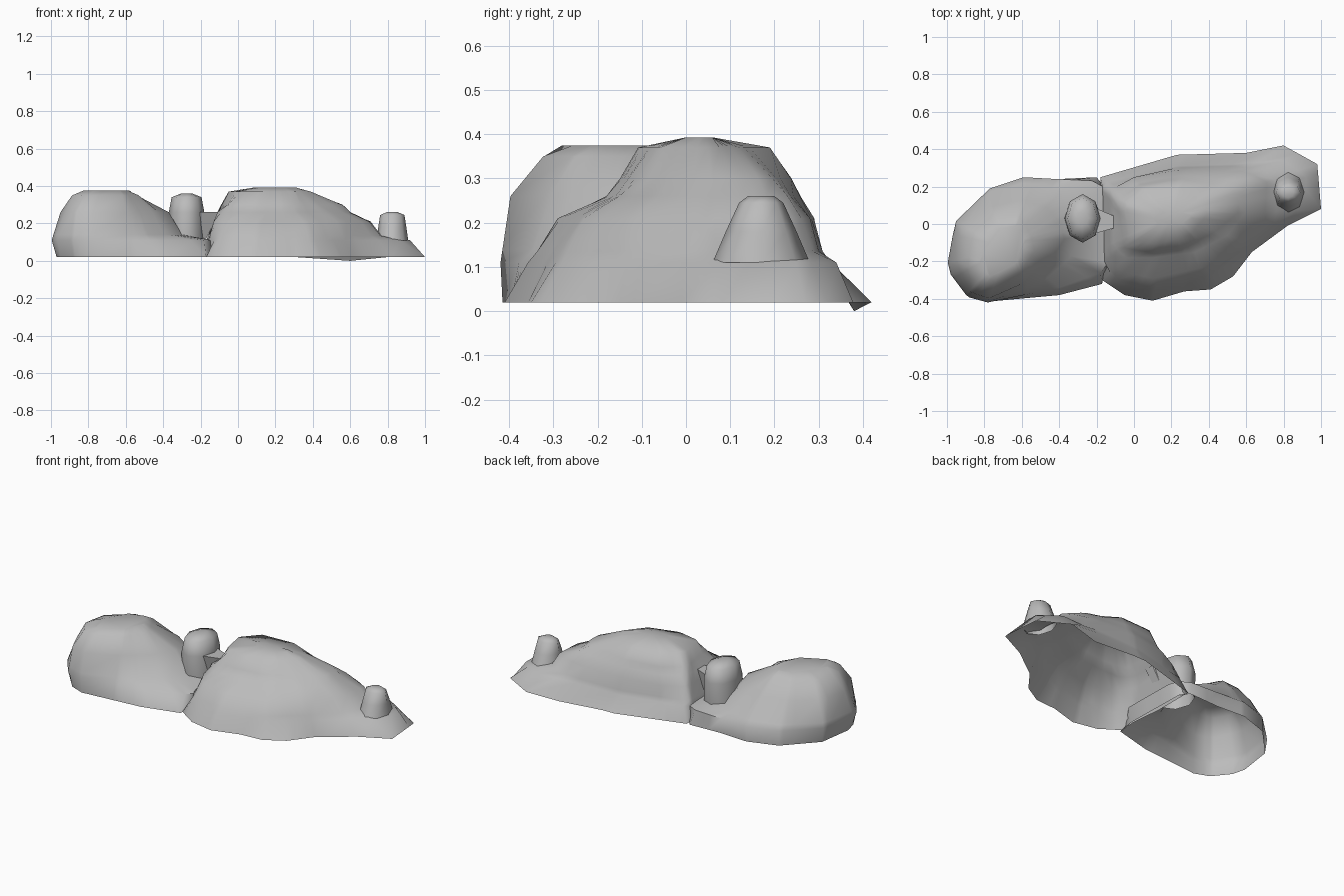
import bpy, bmesh, math
from mathutils import Vector
from mathutils.geometry import intersect_line_line_2d

cube = bpy.data.objects.get("Cube")
if cube:
    bpy.data.objects.remove(cube, do_unlink=True)

grey = bpy.data.materials.new("stone_grey")
grey.use_nodes = True
colour = (0.5, 0.5, 0.5, 1)
grey.diffuse_color = colour
grey.node_tree.nodes["Principled BSDF"].inputs["Base Color"].default_value = colour


def finish(name, bm):
    bmesh.ops.recalc_face_normals(bm, faces=bm.faces)
    mesh = bpy.data.meshes.new(name)
    bm.to_mesh(mesh)
    bm.free()
    mesh.materials.append(grey)
    obj = bpy.data.objects.new(name, mesh)
    bpy.context.collection.objects.link(obj)
    bpy.ops.object.select_all(action="DESELECT")
    obj.select_set(True)
    bpy.context.view_layer.objects.active = obj
    bpy.ops.object.shade_smooth_by_angle(angle=math.radians(60))
    return obj


def loft(name, rings):
    """Skin a stack of equal-length rings, capped above and open below."""
    bm = bmesh.new()
    rows = [[bm.verts.new(p) for p in ring] for ring in rings]
    n = len(rows[0])
    for low, high in zip(rows, rows[1:]):
        for i in range(n):
            j = (i + 1) % n
            bm.faces.new((low[i], low[j], high[j], high[i]))
    bm.faces.new(rows[-1])
    return finish(name, bm)


def sample(outline, centre, angles):
    """Cast rays from the centre to the outline."""
    pts = [Vector(p) for p in outline]
    ring = []
    for a in angles:
        far = centre + 3 * Vector((math.cos(a), math.sin(a)))
        hits = [intersect_line_line_2d(centre, far, p, q)
                for p, q in zip(pts, pts[1:] + pts[:1])]
        ring.append(max((h for h in hits if h), key=lambda h: (h - centre).length))
    return ring


def mound(name, centre, contours):
    """Loft contour outlines, with ribs through well-spaced outline corners."""
    c = Vector(centre)
    angles = []
    for z, outline in contours:
        for x, y in outline:
            a = round(math.atan2(y - c.y, x - c.x), 3)
            if all(abs(a - b) > .06 for b in angles):
                angles.append(a)
    angles.sort()
    return loft(name, [[(p.x, p.y, z) for p in sample(outline, c, angles)]
                       for z, outline in contours])


# Long right-hand mound: spreading flank, then rounded crown
main_flank = [
    (.02, [(-.18, .25), (.23, .37), (.6, .38), (.8, .42), (.98, .32), (1, .08),
           (.82, -.01), (.63, -.15), (.53, -.28), (.41, -.35), (.27, -.36),
           (.1, -.41), (-.05, -.38), (-.17, -.3), (-.16, -.2), (-.18, 0)]),
    (.11, [(-.17, .22), (.23, .31), (.55, .32), (.8, .34), (.92, .25), (.92, .1),
           (.8, .04), (.57, -.16), (.4, -.29), (.1, -.36), (-.1, -.31), (-.16, -.2)]),
    (.135, [(-.16, .2), (.22, .3), (.55, .31), (.74, .28), (.77, .18), (.76, .05),
            (.56, -.15), (.39, -.28), (.1, -.34), (-.1, -.29), (-.15, -.18)]),
    (.21, [(-.13, .18), (0, .25), (.25, .29), (.6, .28), (.71, .23), (.7, .05),
           (.54, -.13), (.38, -.23), (.1, -.29), (-.08, -.25), (-.13, -.15)]),
]
main_crown = [
    (.26, [(-.11, .15), (.02, .22), (.25, .26), (.58, .23), (.61, .08), (.5, -.06),
           (.33, -.15), (.1, -.18), (-.06, -.18), (-.11, -.1)]),
    (.3, [(-.09, .12), (.03, .21), (.25, .24), (.54, .19), (.57, .07), (.42, -.05),
          (.25, -.13), (.08, -.15), (-.05, -.13)]),
    (.37, [(-.05, .08), (.04, .18), (.25, .19), (.36, .12), (.39, .05), (.3, -.06),
           (.12, -.11), (-.02, -.08)]),
    (.393, [(.09, .05), (.15, .06), (.3, .06), (.31, .03), (.25, 0), (.12, 0)]),
]
main = mound("main_mound", (.2, .04), main_flank + main_crown)
# The rim dips slightly at the back
rim = [v for v in main.data.vertices if v.co.z < .03 and v.co.y > .3]
min(rim, key=lambda v: abs(v.co.x - .6)).co.z = 0

# Left-hand mound, steep in front, with a low shelf on its inner side
side_contours = [
    (.02, [(-.97, -.2), (-.94, .01), (-.77, .19), (-.59, .25), (-.41, .24), (-.2, .25),
           (-.16, .2), (-.15, -.2), (-.17, -.32), (-.4, -.38), (-.78, -.415),
           (-.87, -.38), (-.95, -.28)]),
    (.11, [(-1, -.19), (-.95, .02), (-.77, .19), (-.59, .25), (-.41, .24), (-.2, .23),
           (-.14, .18), (-.13, -.2), (-.18, -.26), (-.4, -.34), (-.78, -.42), (-.89, -.39),
           (-.98, -.27)]),
    (.14, [(-.99, -.19), (-.95, .01), (-.77, .17), (-.59, .22), (-.44, .19), (-.33, .1),
           (-.28, -.02), (-.34, -.18), (-.5, -.32), (-.78, -.415), (-.89, -.38), (-.975, -.26)]),
    (.26, [(-.95, -.2), (-.92, -.03), (-.77, .09), (-.6, .13), (-.47, .09), (-.4, .01),
           (-.37, -.08), (-.46, -.21), (-.6, -.32), (-.78, -.4), (-.88, -.36)]),
    (.35, [(-.89, -.22), (-.86, -.08), (-.73, .03), (-.61, .04), (-.55, -.07), (-.53, -.14),
           (-.6, -.25), (-.76, -.33), (-.84, -.31)]),
    (.375, [(-.83, -.2), (-.73, -.03), (-.63, 0), (-.58, -.09), (-.63, -.21), (-.77, -.28)]),
]
mound("side_mound", (-.67, -.12), side_contours)


def stump(name, centre, profile):
    """Eight-sided tapered knob from (x radius, y radius, height) rings."""
    x, y = centre
    corners = [math.tau * k / 8 for k in range(8)]
    loft(name, [[(x + rx * math.cos(a), y + ry * math.sin(a), z) for a in corners]
                for rx, ry, z in profile])


stump("middle_stump", (-.275, .03),
      [(.1, .12, .11), (.095, .13, .26), (.08, .11, .34), (.03, .04, .36)])
stump("end_stump", (.825, .17),
      [(.085, .11, .11), (.075, .08, .18), (.065, .05, .245), (.03, .03, .26)])

# Short wedge joining the middle stump to the main mound
loft("ledge", [[(-.24, -.02, .12), (-.17, 0, .12), (-.17, .05, .12), (-.24, .07, .12)],
               [(-.24, -.06, .26), (-.1, -.02, .26), (-.1, .04, .26), (-.24, .1, .26)]])
